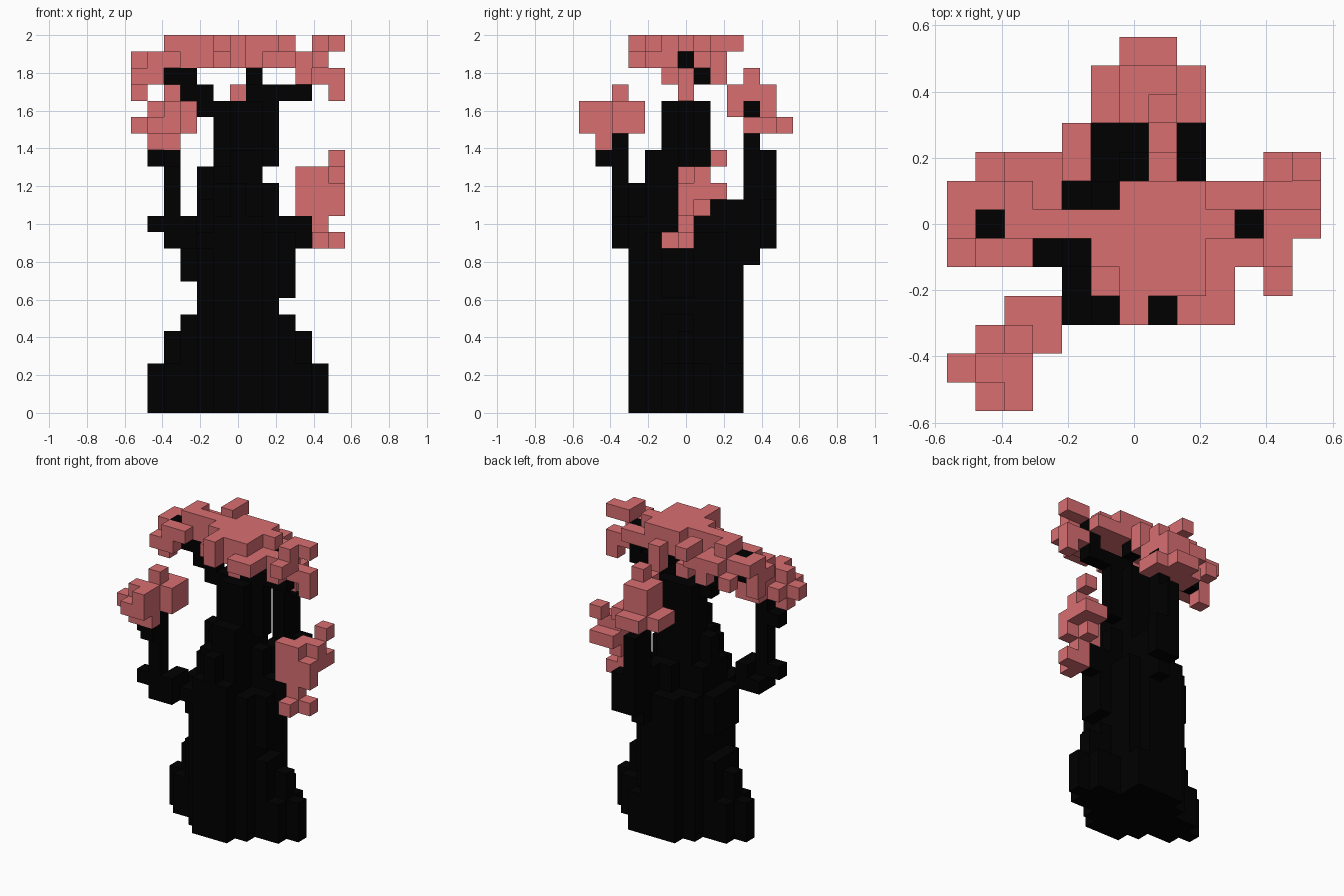
import bpy, bmesh

cube = bpy.data.objects.get("Cube")
if cube:
    bpy.data.objects.remove(cube, do_unlink=True)

V = 2 / 23          # edge of one block
C = 6               # index of the centre block in x and y


def material(name, rgb):
    m = bpy.data.materials.new(name)
    m.use_nodes = True
    col = (*rgb, 1)
    m.diffuse_color = col
    b = m.node_tree.nodes["Principled BSDF"]
    b.inputs["Base Color"].default_value = col
    b.inputs["Roughness"].default_value = 0.9
    return m


BARK = material("black bark", (0.0, 0.0, 0.0))
LEAF = material("pink blossom", (0.69, 0.158, 0.165))


def blocks(*boxes):
    """Block set from inclusive ranges x0, x1, y0, y1, z0, z1."""
    return {(x, y, z) for a, b, c, d, e, f in boxes
            for x in range(a, b + 1) for y in range(c, d + 1) for z in range(e, f + 1)}


def build(name, cells, mat):
    """Mesh the outer skin of a block set."""
    bm = bmesh.new()
    verts = {}

    def vert(p):
        if p not in verts:
            verts[p] = bm.verts.new(((p[0] - C - 0.5) * V, (p[1] - C - 0.5) * V, p[2] * V))
        return verts[p]

    for cell in sorted(cells):
        for axis in range(3):
            u, w = (axis + 1) % 3, (axis + 2) % 3
            for side in (0, 1):
                n = list(cell)
                n[axis] += 2 * side - 1
                if tuple(n) in cells:
                    continue
                ring = []
                for du, dw in ((0, 0), (1, 0), (1, 1), (0, 1)):
                    p = list(cell)
                    p[axis] += side
                    p[u] += du
                    p[w] += dw
                    ring.append(vert(tuple(p)))
                bm.faces.new(ring if side else ring[::-1])
    me = bpy.data.meshes.new(name)
    bm.to_mesh(me)
    bm.free()
    me.materials.append(mat)
    ob = bpy.data.objects.new(name, me)
    bpy.context.collection.objects.link(ob)


# Trunk: rounded footprints (x range for each y), trimmed by layers z0, z1, x0, x1
base = {3: (5, 7), 4: (4, 8), 5: (2, 10), 6: (1, 11), 7: (2, 10), 8: (4, 8), 9: (5, 8)}
stem = {3: (5, 7), 4: (4, 8), 5: (3, 9), 6: (2, 10), 7: (3, 8), 8: (4, 8), 9: (5, 7)}
layers = [(base, 0, 2, 1, 11), (stem, 3, 4, 2, 10), (stem, 5, 5, 3, 9),
          (stem, 6, 6, 4, 8), (stem, 7, 7, 4, 9), (stem, 8, 10, 3, 9)]
trunk = set()
for footprint, z0, z1, x0, x1 in layers:
    for y, (lo, hi) in footprint.items():
        trunk |= blocks((max(lo, x0), min(hi, x1), y, y, z0, z1))
# Narrowing shoulders and neck
trunk |= blocks((4, 7, 5, 7, 11, 12), (8, 8, 6, 6, 11, 13), (5, 7, 4, 4, 11, 13), (6, 7, 4, 4, 14, 15),
                (5, 7, 3, 3, 11, 11), (6, 6, 3, 3, 12, 13), (6, 7, 8, 8, 11, 12), (7, 7, 9, 9, 11, 12),
                (4, 7, 6, 6, 13, 14), (5, 7, 5, 5, 13, 14), (5, 7, 7, 7, 13, 14),
                (6, 7, 5, 5, 15, 18), (5, 8, 6, 6, 15, 18), (5, 7, 7, 7, 15, 18))
build("trunk", trunk, BARK)

# Side arms growing from the middle of the trunk
build("front_arm", blocks((2, 4, 3, 3, 10, 10), (3, 3, 2, 3, 10, 11), (2, 2, 2, 2, 10, 16),
                          (1, 1, 2, 2, 11, 11), (1, 1, 2, 2, 15, 15), (2, 2, 1, 1, 15, 15)), BARK)
build("back_arm", blocks((7, 7, 10, 10, 9, 18), (7, 7, 11, 11, 10, 15), (8, 8, 11, 11, 10, 12)), BARK)
build("left_arm", blocks((9, 10, 6, 6, 10, 11)), BARK)

# Top branches carrying the crown
build("right_branch", blocks((4, 4, 6, 6, 18, 19), (3, 3, 6, 6, 19, 20),
                             (2, 2, 6, 6, 20, 20), (1, 1, 6, 6, 20, 21)), BARK)
build("left_branch", blocks((7, 10, 6, 6, 19, 19), (10, 10, 6, 6, 20, 21),
                            (7, 7, 7, 7, 20, 20)), BARK)

# Crown: centre, right wing, left wing
build("crown_centre", blocks(
    (6, 8, 4, 7, 22, 22), (5, 9, 4, 6, 21, 21), (6, 9, 7, 7, 21, 21), (2, 5, 6, 6, 22, 22),
    (9, 9, 6, 6, 22, 22), (5, 5, 5, 5, 22, 22), (6, 6, 3, 3, 21, 22), (8, 9, 3, 3, 21, 21),
    (7, 7, 8, 8, 20, 21), (6, 6, 6, 6, 19, 19)), LEAF)
build("crown_right", blocks(
    (0, 1, 7, 7, 21, 21), (2, 2, 7, 7, 21, 22), (3, 3, 7, 7, 21, 21), (1, 1, 8, 8, 20, 20),
    (2, 4, 8, 8, 21, 21), (3, 3, 8, 8, 20, 20), (4, 4, 8, 9, 22, 22), (2, 4, 6, 6, 21, 21),
    (0, 0, 6, 6, 19, 21), (0, 1, 5, 5, 20, 20), (1, 2, 5, 5, 21, 21)), LEAF)
build("crown_left", blocks(
    (11, 11, 5, 6, 22, 22), (12, 12, 6, 6, 22, 22), (11, 11, 4, 5, 21, 21), (10, 10, 7, 7, 21, 21),
    (10, 10, 5, 5, 20, 21), (11, 12, 6, 6, 20, 20), (12, 12, 6, 6, 19, 19)), LEAF)

# Blossom clusters on the arms
build("front_blossom", blocks(
    (2, 3, 2, 3, 17, 18), (2, 2, 2, 2, 19, 19), (1, 2, 0, 2, 17, 17), (0, 0, 1, 1, 17, 17),
    (1, 2, 1, 1, 18, 18), (2, 2, 0, 0, 18, 18), (1, 2, 1, 1, 16, 16)), LEAF)
build("back_blossom", blocks(
    (5, 8, 10, 11, 17, 17), (6, 7, 12, 12, 17, 17), (6, 7, 11, 11, 18, 19),
    (6, 6, 10, 10, 18, 19), (7, 7, 10, 10, 19, 20), (7, 7, 9, 9, 18, 19)), LEAF)
build("left_blossom", blocks(
    (10, 10, 6, 6, 12, 14), (11, 11, 6, 7, 12, 14), (12, 12, 7, 7, 13, 14), (12, 12, 6, 6, 12, 13),
    (12, 12, 8, 8, 15, 15), (11, 12, 8, 8, 13, 13), (11, 11, 6, 6, 10, 11),
    (11, 11, 5, 5, 10, 10), (12, 12, 6, 6, 10, 10)), LEAF)
